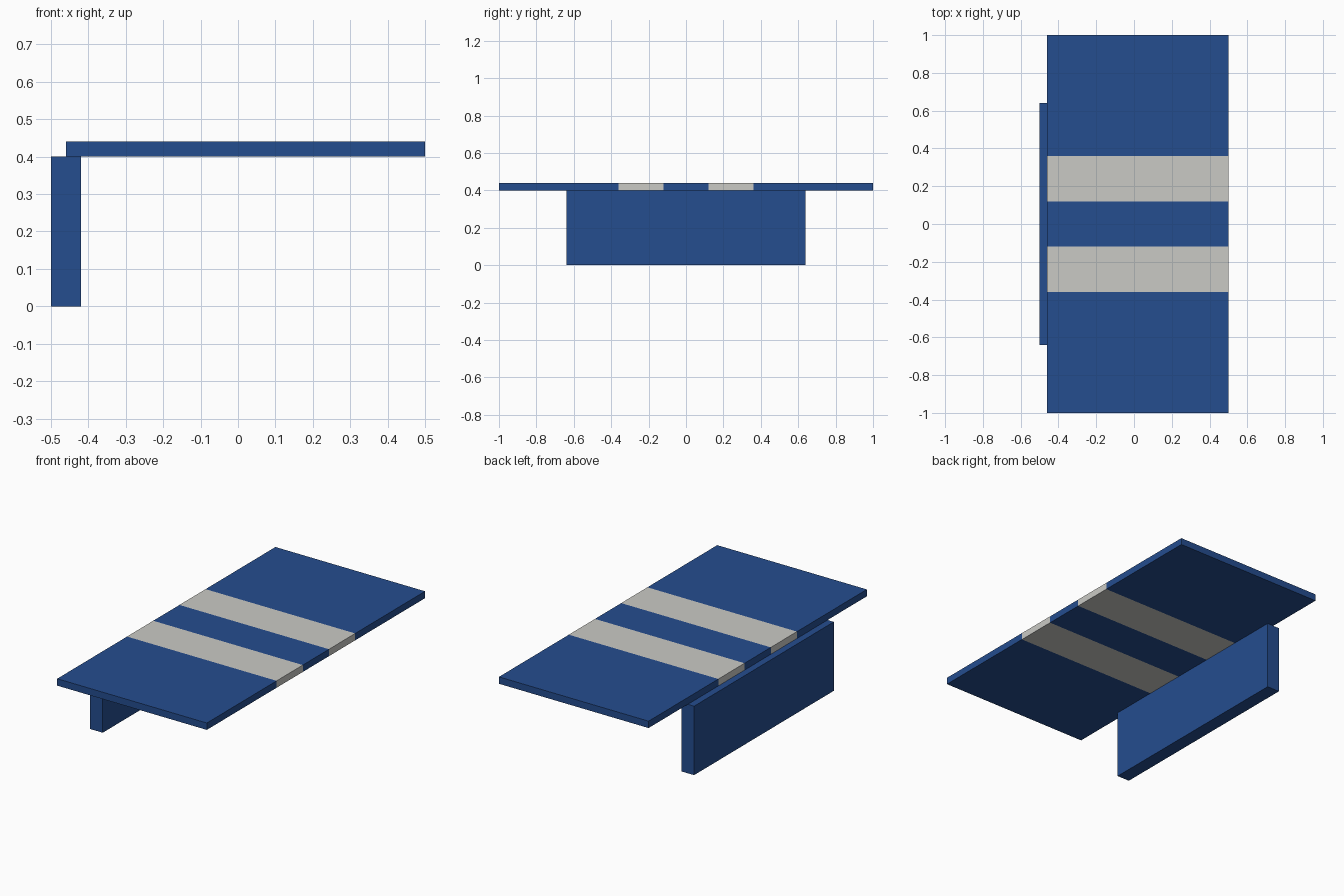
import bpy, bmesh
from mathutils import Vector

if "Cube" in bpy.data.objects:
    bpy.data.objects.remove(bpy.data.objects["Cube"])


def material(name, rgb):
    m = bpy.data.materials.new(name)
    m.diffuse_color = (*rgb, 1.0)
    m.use_nodes = True
    m.node_tree.nodes["Principled BSDF"].inputs["Base Color"].default_value = m.diffuse_color
    return m


blue = material("deep_blue", (0.018, 0.074, 0.275))
grey = material("light_grey", (0.59, 0.59, 0.56))


def box(name, low, high, mats, cuts=()):
    """Box between two corners, sliced across y at each cut."""
    low, high = Vector(low), Vector(high)
    bm = bmesh.new()
    bmesh.ops.create_cube(bm, size=1)
    bmesh.ops.scale(bm, vec=high - low, verts=bm.verts)
    bmesh.ops.translate(bm, vec=(low + high) / 2, verts=bm.verts)
    for y in cuts:
        bmesh.ops.bisect_plane(bm, geom=bm.verts[:] + bm.edges[:] + bm.faces[:],
                               plane_co=(0, y, 0), plane_no=(0, 1, 0))
    # Faces lying between the inner and outer cuts become stripes
    if cuts:
        inner, outer = min(map(abs, cuts)), max(map(abs, cuts))
        for f in bm.faces:
            if inner < abs(f.calc_center_median().y) < outer:
                f.material_index = 1
    mesh = bpy.data.meshes.new(name)
    bm.to_mesh(mesh)
    bm.free()
    for m in mats:
        mesh.materials.append(m)
    obj = bpy.data.objects.new(name, mesh)
    bpy.context.collection.objects.link(obj)
    return obj


# Upright support along the left edge
box("support_panel", (-0.5, -0.64, 0), (-0.42, 0.64, 0.4), [blue])

# Flat striped top
box("striped_top", (-0.46, -1, 0.4), (0.5, 1, 0.44), [blue, grey],
    cuts=(-0.36, -0.12, 0.12, 0.36))
